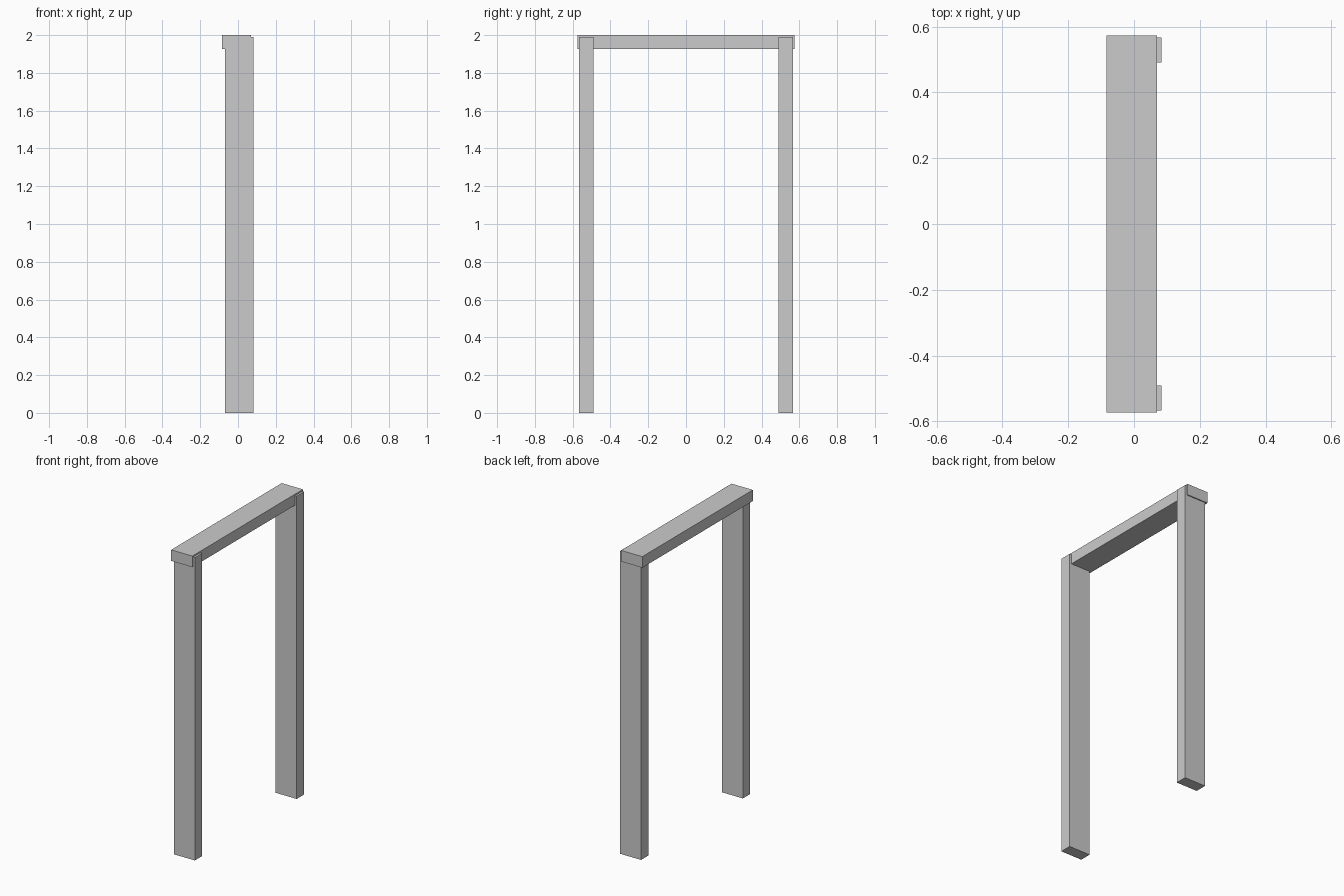
import bpy

if "Cube" in bpy.data.objects:
    bpy.data.objects.remove(bpy.data.objects["Cube"])


def box(name, lo, hi):
    """Axis-aligned box between two corners."""
    size = [b - a for a, b in zip(lo, hi)]
    centre = [(a + b) / 2 for a, b in zip(lo, hi)]
    bpy.ops.mesh.primitive_cube_add(size=1, location=centre)
    obj = bpy.context.object
    obj.name = name
    obj.scale = size
    bpy.ops.object.transform_apply(location=False, rotation=False, scale=True)
    return obj


# Two upright posts, set slightly towards +x
for name, y in (("front_post", -0.529), ("back_post", 0.529)):
    box(name, (-0.07, y - 0.038, 0), (0.083, y + 0.038, 1.99))

# Lintel across the top, set slightly towards -x and overhanging the ends
box("lintel", (-0.084, -0.574, 1.927), (0.07, 0.574, 2.0))
